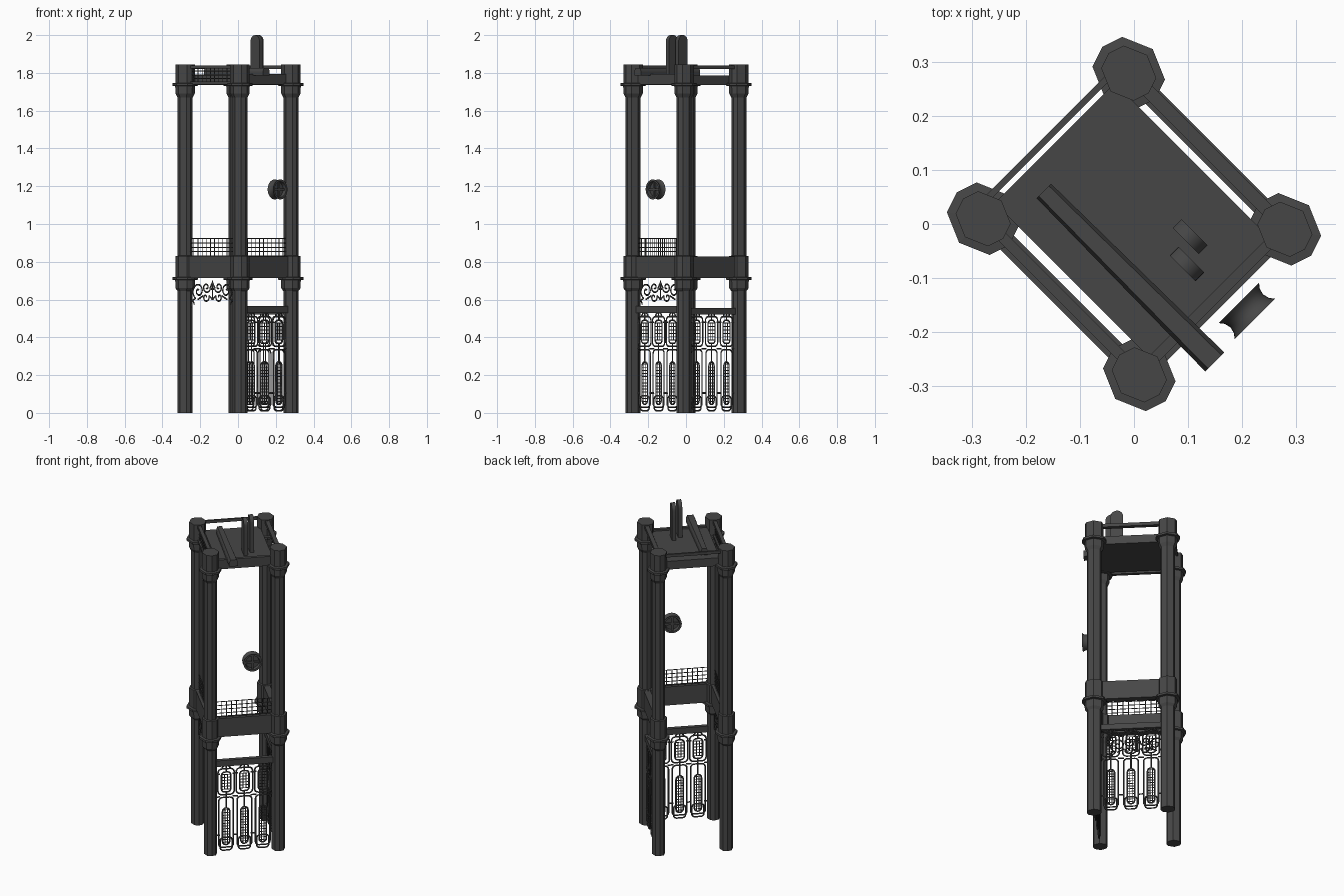
import bpy, bmesh, math
from mathutils import Matrix, Vector

if "Cube" in bpy.data.objects:
    bpy.data.objects.remove(bpy.data.objects["Cube"])

TURN = math.radians(45)          # the tower stands diagonally to the axes
HU, HV = 0.191, 0.205            # column half spacing
mat = bpy.data.materials.new("dark iron grey")
mat.diffuse_color = (0.062, 0.062, 0.062, 1)
mat.use_nodes = True
mat.node_tree.nodes["Principled BSDF"].inputs["Base Color"].default_value = mat.diffuse_color


def add(name, mesh, smooth=False):
    ob = bpy.data.objects.new(name, mesh)
    bpy.context.collection.objects.link(ob)
    ob.rotation_euler.z = TURN
    mesh.materials.clear()
    mesh.materials.append(mat)
    if smooth:
        bpy.ops.object.select_all(action='DESELECT')
        ob.select_set(True)
        bpy.context.view_layer.objects.active = ob
        bpy.ops.object.shade_smooth_by_angle(angle=math.radians(40))
    return ob


def finish(name, bm, smooth=False):
    bmesh.ops.recalc_face_normals(bm, faces=bm.faces[:])
    me = bpy.data.meshes.new(name)
    bm.to_mesh(me)
    bm.free()
    return add(name, me, smooth)


def box(name, u0, u1, v0, v1, z0, z1):
    bm = bmesh.new()
    m = Matrix.Translation(((u0 + u1) / 2, (v0 + v1) / 2, (z0 + z1) / 2)) @ \
        Matrix.Diagonal((u1 - u0, v1 - v0, z1 - z0, 1))
    bmesh.ops.create_cube(bm, size=1, matrix=m)
    return finish(name, bm)


def loft(name, rings, smooth=False, closed=False):
    """Skin rings of equal length; cap the ends, or join last to first."""
    bm = bmesh.new()
    vs = [[bm.verts.new(p) for p in r] for r in rings]
    n = len(vs[0])
    pairs = list(zip(vs, vs[1:])) + ([(vs[-1], vs[0])] if closed else [])
    for a, b in pairs:
        for i in range(n):
            bm.faces.new((a[i], a[(i + 1) % n], b[(i + 1) % n], b[i]))
    if not closed:
        bm.faces.new(vs[0])
        bm.faces.new(vs[-1])
    return finish(name, bm, smooth)


def wires(name, paths, place, r):
    """paths: list of (points in (s, z), cyclic); place maps s to (u, v)."""
    cu = bpy.data.curves.new(name, 'CURVE')
    cu.dimensions = '3D'
    cu.bevel_depth = r
    cu.bevel_resolution = 0
    cu.use_fill_caps = True
    for pts, cyc in paths:
        sp = cu.splines.new('POLY')
        sp.points.add(len(pts) - 1)
        sp.use_cyclic_u = cyc
        for p, (s, z) in zip(sp.points, pts):
            p.co = (*place(s), z, 1)
    tmp = bpy.data.objects.new(name + "_path", cu)
    bpy.context.collection.objects.link(tmp)
    dg = bpy.context.evaluated_depsgraph_get()
    me = bpy.data.meshes.new_from_object(tmp.evaluated_get(dg))
    bpy.data.objects.remove(tmp)
    return add(name, me)


def rounded(cs, z0, z1, w, r, n=4):
    """Rounded rectangle outline, half width w."""
    out = []
    for k, (x, z) in enumerate(((w - r, z1 - r), (r - w, z1 - r), (r - w, z0 + r), (w - r, z0 + r))):
        for i in range(n + 1):
            a = math.pi / 2 * (k + i / n)
            out.append((cs + x + r * math.cos(a), z + r * math.sin(a)))
    return out, True


def line(*pts):
    return list(pts), False


def arc(cs, cz, r0, r1, a0, a1, n=18):
    return [(cs + (r0 + (r1 - r0) * i / n) * math.cos(math.radians(a0 + (a1 - a0) * i / n)),
             cz + (r0 + (r1 - r0) * i / n) * math.sin(math.radians(a0 + (a1 - a0) * i / n)))
            for i in range(n + 1)], False


def grid(s0, s1, z0, z1, ns, nz):
    g = [line((s0 + (s1 - s0) * i / ns, z0), (s0 + (s1 - s0) * i / ns, z1)) for i in range(ns + 1)]
    return g + [line((s0, z0 + (z1 - z0) * i / nz), (s1, z0 + (z1 - z0) * i / nz)) for i in range(nz + 1)]


front_right = lambda s: (s, -HV)
front_left = lambda s: (-HU, s)
back_right = lambda s: (HU, s)

# columns: octagonal profile with two collars
OCT = [(.063, 0), (.039, .056), (0, .069), (-.039, .056),
       (-.063, 0), (-.039, -.056), (0, -.069), (.039, -.056)]
PROFILE = [(0, .6), (.645, .6), (.66, .76), (.703, .78), (.705, 1), (.718, 1), (.72, .76), (.83, .76),
           (.832, .6), (1.67, .6), (1.69, .76), (1.73, .78), (1.732, 1), (1.745, 1), (1.747, .76), (1.845, .76)]
for nm, su, sv in (("front", -1, -1), ("right", 1, -1), ("back", 1, 1), ("left", -1, 1)):
    loft(nm + "_column", [[(su * HU + x * k, sv * HV + y * k, z) for x, y in OCT] for z, k in PROFILE])

# middle beams on three sides
box("front_right_beam", -HU, HU, -HV - .018, -HV + .018, .715, .828)
box("front_left_beam", -HU - .018, -HU + .018, -HV, HV, .715, .83)
box("back_right_beam", HU - .018, HU + .018, -HV, HV, .715, .828)

# mesh railings
wires("front_right_railing", grid(-.16, .16, .83, .923, 11, 4), front_right, .0025)
wires("front_left_railing", grid(-.17, .17, .83, .923, 11, 4), front_left, .0025)
wires("upper_mesh", grid(-.17, .17, 1.75, 1.83, 11, 4), front_left, .0025)

# ornamental fences on two sides
for nm, place, half in (("front_right", front_right, .155), ("back_right", back_right, .168)):
    frames, fine = [], []
    step = 2 * half / 3
    for k in (-1, 0, 1):
        c = k * step
        frames += [rounded(c, .012, .09, .034, .018), rounded(c, .03, .335, .041, .02),
                   rounded(c, .045, .27, .02, .02), rounded(c, .352, .51, .046, .022),
                   rounded(c, .368, .49, .026, .018), arc(c, .508, .024, .024, 0, 180, 8),
                   line((c, .27), (c, .335)), line((c, .49), (c, .53)), line((c, .335), (c, .368))]
        fine += [line((c - .02, z), (c + .02, z)) for z in [.06 + .0165 * i for i in range(13)]]
        fine += [line((c + d, .05), (c + d, .265)) for d in (-.007, .007)]
        fine += grid(c - .025, c + .025, .385, .475, 3, 5)
    for z in (.105, .34, .48):
        for k in (-1, 0, 1, 2):       # short links between the frames
            c = (k - .5) * step
            frames.append(line((c - .016, z), (c + .016, z)))
    wires(nm + "_fence", frames, place, .0045)
    wires(nm + "_fence_bars", fine, place, .0025)
box("front_right_fence_rail", -HU, HU, -HV - .012, -HV + .012, .53, .567)
box("back_right_fence_rail", HU - .012, HU + .012, -HV, HV, .522, .556)

# scrollwork under the front left beam
scroll = [arc(0, .665, .012, .012, 0, 360, 12), line((0, .60), (0, .70))]
for s in (-1, 1):
    half = [arc(.105, .645, .045, .006, -60, 480, 36), arc(.045, .665, .03, .005, 200, 650, 26),
            arc(.05, .612, .026, .005, 160, 540, 24), arc(.155, .575, .018, .018, 90, 180, 6),
            line((.155, .56), (.155, .70)), line((.128, .606), (.155, .593)),
            line((0, .60), (.026, .62)), line((.07, .62), (.11, .60)), line((0, .69), (.02, .66))]
    scroll += [([(s * a, z) for a, z in p], cyc) for p, cyc in half]
wires("scroll_bracket", scroll, front_left, .0045)

# roof deck, edge beams and top rails
box("roof_deck", -.155, .16, -.2, .21, 1.735, 1.785)
box("roof_front_right_beam", -HU, HU, -.213, -.193, 1.738, 1.795)
box("roof_front_left_beam", -.2, -.18, -HV, HV, 1.738, 1.755)
box("front_left_top_rail", -.2, -.18, -HV, HV, 1.822, 1.84)
box("back_right_top_rail", .181, .205, -HV, HV, 1.82, 1.84)
box("back_left_top_rail", -HU, HU, .22, .232, 1.82, 1.837)

# plank across the roof, overhanging the front right side
loft("roof_plank", [[(-.075 - w, v, 1.785), (-.075 + w, v, 1.785), (-.075 + w, v, 1.808),
                     (-.075 + w * .7, v, 1.825), (-.075 - w * .7, v, 1.825), (-.075 - w, v, 1.808)]
                    for w, v in ((.019, .162), (.025, -.287))])

# two upright round-topped blades
for nm, u, v in (("inner_blade", .017, -.122), ("outer_blade", .057, -.09)):
    out = [(.034, 1.78), (.034, 1.92)] + \
          [(.034 * math.cos(math.pi * i / 12), 1.966 + .034 * math.sin(math.pi * i / 12)) for i in range(13)] + \
          [(-.034, 1.92), (-.034, 1.78)]
    loft(nm, [[(u + d, v + a, z) for a, z in out] for d in (-.0115, .0115)], smooth=True)

# floating pulley wheel: grooved ring with cross spokes
SECT = [(.053, -.021), (.046, -.012), (.043, 0), (.046, .012), (.053, .021), (.042, .021), (.036, 0), (.042, -.021)]
rings = []
for i in range(32):
    a = 2 * math.pi * i / 32
    rings.append([(.034 + r * math.cos(a), -.262 + d, 1.183 + r * math.sin(a)) for r, d in SECT])
loft("pulley_rim", rings, smooth=True, closed=True)
bm = bmesh.new()
bmesh.ops.create_cone(bm, cap_ends=True, segments=32, radius1=.04, radius2=.04, depth=.008,
                      matrix=Matrix.Translation((.034, -.262, 1.183)) @ Matrix.Rotation(math.pi / 2, 4, 'X'))
finish("pulley_web", bm, smooth=True)
box("pulley_spoke_across", -.006, .074, -.276, -.248, 1.177, 1.189)
box("pulley_spoke_upright", .028, .04, -.276, -.248, 1.143, 1.223)
